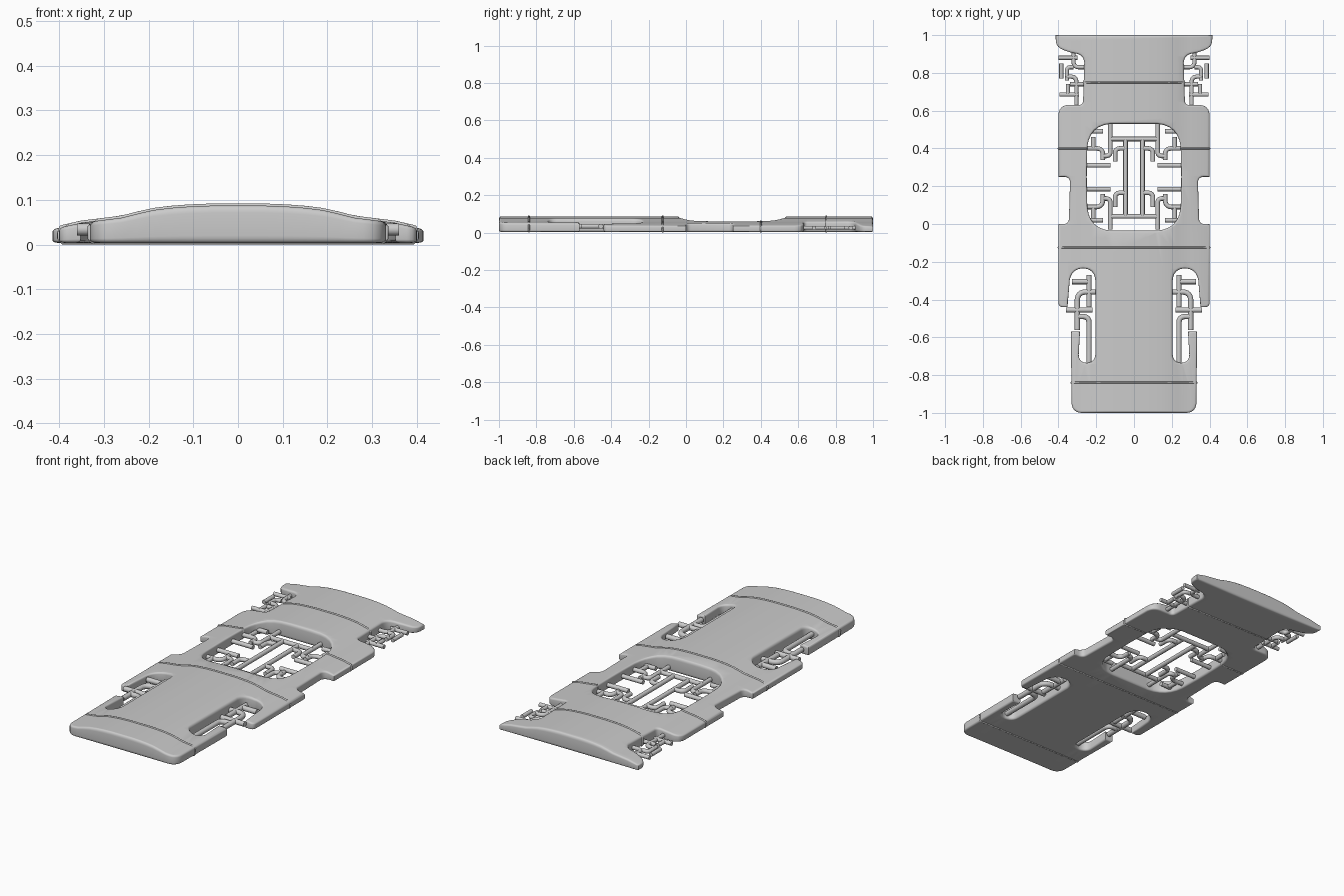
import bpy, bmesh
from math import pi
from mathutils import Vector

if "Cube" in bpy.data.objects:
    bpy.data.objects.remove(bpy.data.objects["Cube"])

# crown of the plate: height as a function of distance from the centre line
CROWN = [(0, .087), (.06, .087), (.11, .085), (.15, .082), (.19, .077), (.225, .069),
         (.26, .060), (.30, .055), (.35, .049), (.385, .041), (.42, .033)]


def crown(x):
    x = abs(x)
    for (a, za), (b, zb) in zip(CROWN, CROWN[1:]):
        if x <= b:
            return za + (zb - za) * (x - a) / (b - a)
    return CROWN[-1][1]


def fillet(pts, closed=True, n=7):
    """Round the corners of (x, y, radius) points."""
    out = []
    for i, p in enumerate(pts):
        c = Vector(p[:2])
        if not closed and i in (0, len(pts) - 1):
            out.append(c)
            continue
        a = Vector(pts[i - 1][:2]) - c
        b = Vector(pts[(i + 1) % len(pts)][:2]) - c
        r = min(p[2], a.length * .47, b.length * .47)
        if r < .001:
            out.append(c)
            continue
        a, b = c + a.normalized() * r, c + b.normalized() * r
        k = c * .85 + (a + b) * .075
        for j in range(n):
            t = j / (n - 1)
            out.append(a * (1 - t) ** 2 + k * 2 * t * (1 - t) + b * t * t)
    return out


def curve_mesh(name, paths, closed, depth, extrude=0, flat=False):
    """Sweep or fill poly paths and return them as a mesh object."""
    cu = bpy.data.curves.new(name, 'CURVE')
    cu.dimensions = '2D' if flat else '3D'
    if flat:
        cu.fill_mode = 'BOTH'
        cu.extrude = extrude
        cu.offset = -depth
    else:
        cu.fill_mode = 'FULL'
        cu.use_fill_caps = True
    cu.bevel_depth = depth
    cu.bevel_resolution = 3
    for path in paths:
        s = cu.splines.new('POLY')
        s.points.add(len(path) - 1)
        for q, p in zip(s.points, path):
            q.co = (p[0], p[1], p[2] if len(p) > 2 else 0, 1)
        s.use_cyclic_u = closed
    tmp = bpy.data.objects.new(name + "_tmp", cu)
    bpy.context.collection.objects.link(tmp)
    dg = bpy.context.evaluated_depsgraph_get()
    dg.update()
    me = bpy.data.meshes.new_from_object(tmp.evaluated_get(dg))
    bpy.data.objects.remove(tmp)
    me.name = name
    ob = bpy.data.objects.new(name, me)
    bpy.context.collection.objects.link(ob)
    return ob


def smooth(ob, angle=40):
    bpy.ops.object.select_all(action='DESELECT')
    ob.select_set(True)
    bpy.context.view_layer.objects.active = ob
    bpy.ops.object.shade_smooth_by_angle(angle=angle * pi / 180)


# main plate: mirrored outline with a window, softened rim
half = [(.33, -1, .05), (.334, -.57, 0), (.286, -.57, 0), (.295, -.735, .07),
        (.205, -.735, .06), (.205, -.235, .09), (.335, -.235, .11), (.352, -.44, 0),
        (.40, -.44, .03), (.40, 0, 0), (.345, 0, .05), (.338, .25, .03),
        (.40, .25, 0), (.40, .63, .05), (.27, .63, .02), (.262, .895, .05),
        (.35, .91, .05), (.413, .94, .03), (.415, 1, 0)]
outline = fillet(half + [(-x, y, r) for x, y, r in reversed(half)])
win = [(.243, -.035, .12), (.252, .25, .1), (.243, .53, .12)]
window = fillet(win + [(-x, y, r) for x, y, r in reversed(win)])

BEV, EXT = .01, .016
plate = curve_mesh("plate", [outline, window], True, BEV, EXT, flat=True)
bm = bmesh.new()
bm.from_mesh(plate.data)
bmesh.ops.remove_doubles(bm, verts=bm.verts, dist=1e-5)
for x, _ in CROWN[:-1]:
    for s in ({x, -x}):
        bmesh.ops.bisect_plane(bm, geom=bm.verts[:] + bm.edges[:] + bm.faces[:],
                               plane_co=(s, 0, 0), plane_no=(1, 0, 0), dist=1e-6)
H = BEV + EXT
for v in bm.verts:
    t = (v.co.z + H) / (2 * H)
    v.co.z = .004 + t * (crown(v.co.x) - .004)
bmesh.ops.recalc_face_normals(bm, faces=bm.faces)
bm.to_mesh(plate.data)
bm.free()
smooth(plate)


# thin bands wrapped round the plate
def band(name, y, spans):
    loops = []
    for a, b in spans:
        xs = [a + (b - a) * i / 32 for i in range(33)]
        top = [(x, y, crown(x) - (.012 if i in (0, 32) else 0)) for i, x in enumerate(xs)]
        d = .008
        loops.append(top + [(b, y, .014), (b - d, y, .005), (a + d, y, .005), (a, y, .014)])
    smooth(curve_mesh(name, loops, True, .005))


band("band_rear", .75, [(-.267, .267)])
band("band_window", .40, [(-.40, -.25), (.25, .40)])
band("band_middle", -.125, [(-.40, .40)])
band("band_front", -.84, [(-.332, .332)])


# lattice rods, mirrored left and right
def lattice(name, z, paths, r=.0125):
    rods = []
    for p in paths:
        f = fillet([(x, y, .04) for x, y in p], closed=False)
        for s in (1, -1):
            rods.append([(s * q.x, q.y, z) for q in f])
    smooth(curve_mesh(name, rods, False, r))


lattice("window_lattice", .028, [
    [(.045, .04), (.045, .45)],
    [(0, .45), (.13, .45)],
    [(0, .04), (.13, .04)],
    [(.125, .44), (.125, .53)],
    [(.125, -.03), (.125, .09)],
    [(.05, .40), (.10, .40), (.10, .33)],
    [(.05, .165), (.10, .165), (.10, .09)],
    [(.25, .40), (.165, .40), (.165, .34)],
    [(.25, .09), (.165, .09), (.165, .16)],
    [(.125, .44), (.125, .36), (.17, .36)],
    [(.125, .07), (.125, .135), (.17, .135)],
    [(.125, .31), (.26, .31)],
    [(.125, .185), (.26, .185)],
    [(.165, .49), (.25, .49)],
    [(.165, .02), (.25, .02)],
    [(.215, .40), (.215, .46)],
    [(.215, .09), (.215, .03)],
], .012)

lattice("rear_side_lattice", .026, [
    [(.30, .88), (.40, .88)],
    [(.29, .685), (.395, .685)],
    [(.305, .62), (.305, .78), (.36, .78)],
    [(.265, .83), (.32, .83), (.32, .92)],
    [(.32, .83), (.355, .83), (.355, .76)],
    [(.385, .77), (.385, .85)],
    [(.35, .68), (.35, .74)],
    [(.26, .74), (.34, .74)],
], .011)

lattice("front_side_lattice", .034, [
    [(.245, -.305), (.328, -.305)],
    [(.238, -.27), (.238, -.44)],
    [(.20, -.36), (.30, -.36), (.30, -.56)],
    [(.22, -.455), (.36, -.455)],
    [(.238, -.735), (.238, -.49), (.30, -.49)],
], .014)
